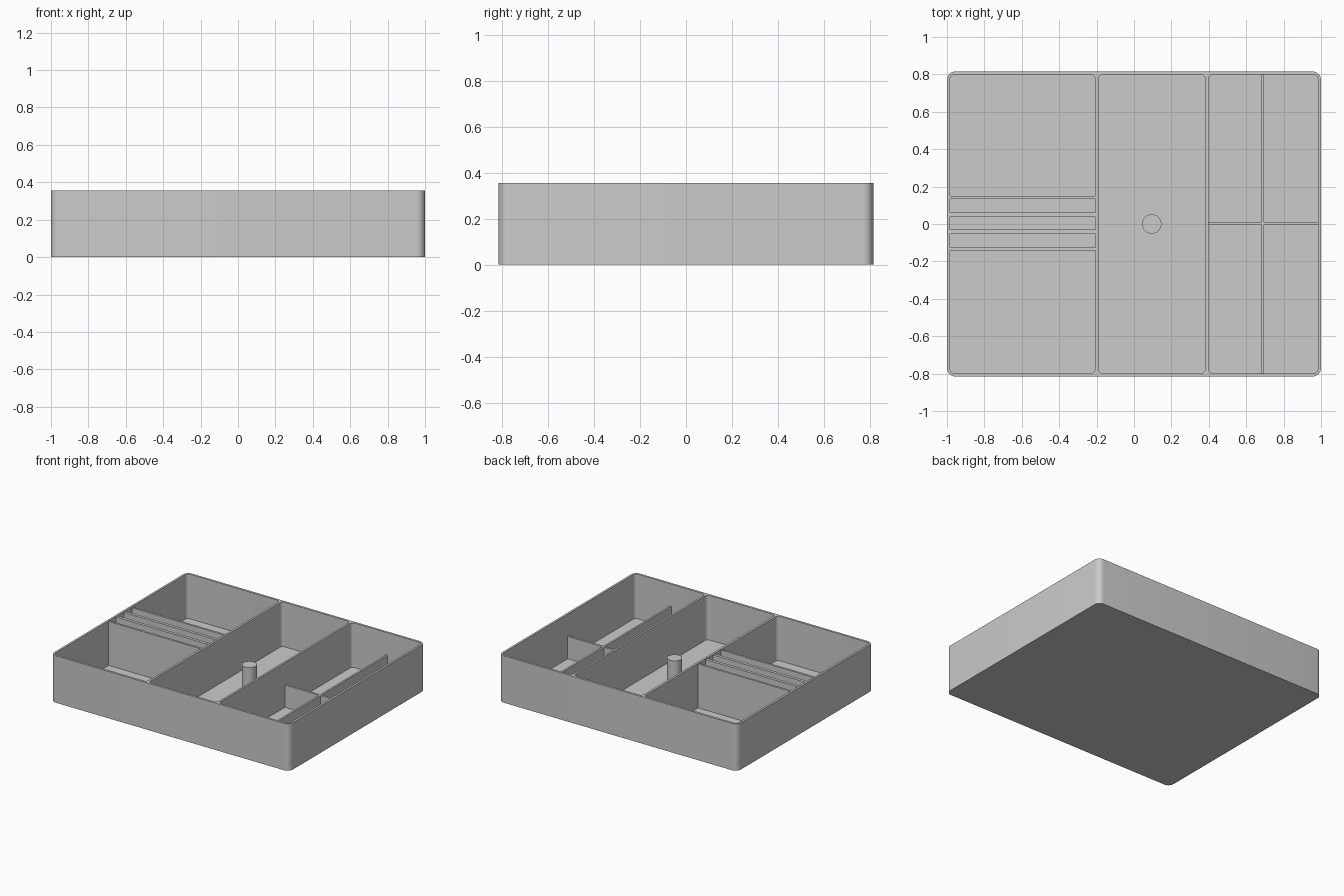
import bpy, bmesh, math

cube = bpy.data.objects.get("Cube")
if cube:
    bpy.data.objects.remove(cube, do_unlink=True)

HEIGHT, FLOOR = 0.355, 0.018
HALF_Y, POCKET_Y = 0.815, 0.798

grey = bpy.data.materials.new("plain_grey")
grey.use_nodes = True
grey.diffuse_color = (0.6, 0.6, 0.6, 1)
grey.node_tree.nodes["Principled BSDF"].inputs["Base Color"].default_value = (0.6, 0.6, 0.6, 1)


def rounded_rect(x0, x1, y0, y1, r, steps=8):
    """Counter-clockwise outline with rounded corners."""
    centres = [(x1 - r, y1 - r), (x0 + r, y1 - r), (x0 + r, y0 + r), (x1 - r, y0 + r)]
    pts = []
    for i, (cx, cy) in enumerate(centres):
        for s in range(steps + 1):
            a = math.pi / 2 * (i + s / steps)
            pts.append((cx + r * math.cos(a), cy + r * math.sin(a)))
    return pts


def prism(name, outline, z0, z1):
    """Extrude an outline from z0 to z1."""
    bm = bmesh.new()
    base = bm.faces.new([bm.verts.new((x, y, z0)) for x, y in outline])
    top = bmesh.ops.extrude_face_region(bm, geom=[base])["geom"]
    verts = [v for v in top if isinstance(v, bmesh.types.BMVert)]
    bmesh.ops.translate(bm, verts=verts, vec=(0, 0, z1 - z0))
    bmesh.ops.recalc_face_normals(bm, faces=bm.faces)
    mesh = bpy.data.meshes.new(name)
    bm.to_mesh(mesh)
    bm.free()
    mesh.materials.append(grey)
    obj = bpy.data.objects.new(name, mesh)
    bpy.context.collection.objects.link(obj)
    return obj


def plate(name, x0, x1, y0, y1, top):
    """Upright divider standing on the tray floor."""
    return prism(name, [(x0, y0), (x1, y0), (x1, y1), (x0, y1)], FLOOR - 0.005, top)


def smooth(obj):
    bpy.ops.object.select_all(action="DESELECT")
    obj.select_set(True)
    bpy.context.view_layer.objects.active = obj
    bpy.ops.object.shade_smooth_by_angle(angle=math.radians(30))


# Tray body with three pockets cut from the top
tray = prism("tray", rounded_rect(-1, 1, -HALF_Y, HALF_Y, 0.045), 0, HEIGHT)
cutters = []
for x0, x1 in [(-0.984, -0.207), (-0.19, 0.382), (0.397, 0.984)]:
    cutter = prism("pocket_cutter", rounded_rect(x0, x1, -POCKET_Y, POCKET_Y, 0.025),
                   FLOOR, HEIGHT + 0.1)
    cutter.hide_render = True
    cutters.append(cutter)
    mod = tray.modifiers.new("pocket", "BOOLEAN")
    mod.operation, mod.solver, mod.object = "DIFFERENCE", "EXACT", cutter
graph = bpy.context.evaluated_depsgraph_get()
cut_mesh = bpy.data.meshes.new_from_object(tray.evaluated_get(graph))
tray.modifiers.clear()
tray.data = cut_mesh
for cutter in cutters:
    bpy.data.objects.remove(cutter, do_unlink=True)
smooth(tray)

# Four tall ribs making three narrow slots
for i, (y0, y1) in enumerate([(-0.142, -0.126), (-0.053, -0.03), (0.038, 0.061), (0.134, 0.15)]):
    plate(f"slot_rib_{i + 1}", -0.99, -0.2, y0, y1, 0.35)

# Low crossed dividers in the narrow compartment
plate("long_divider", 0.682, 0.696, -0.803, 0.803, 0.187)
plate("cross_divider", 0.392, 0.989, -0.006, 0.01, 0.187)

# Round post in the middle compartment
post = prism("post", rounded_rect(0.043, 0.147, -0.052, 0.052, 0.0519), FLOOR - 0.005, 0.26)
smooth(post)
